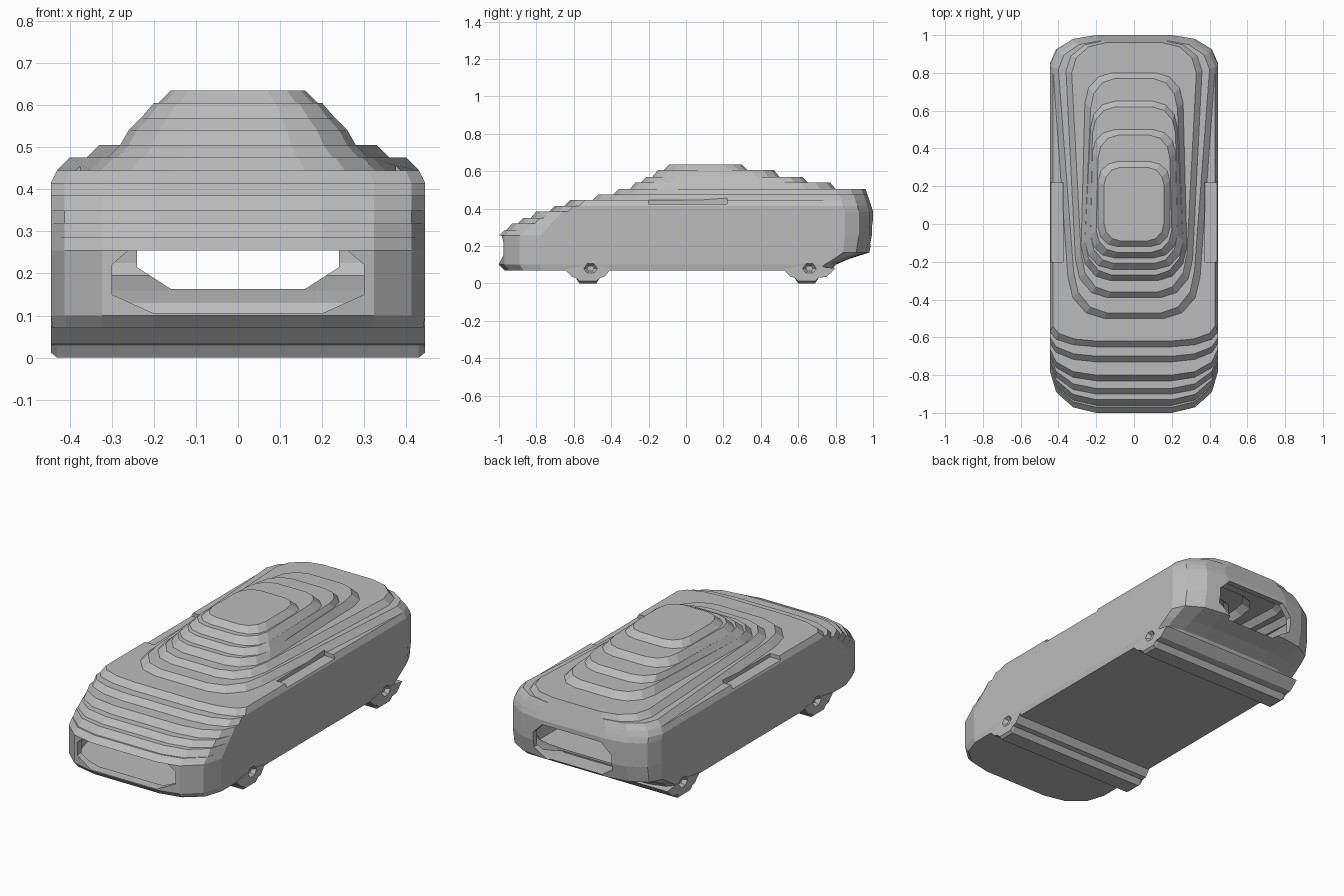
import bpy, bmesh, math

cube = bpy.data.objects.get("Cube")
if cube:
    bpy.data.objects.remove(cube, do_unlink=True)

grey = bpy.data.materials.new("plain_grey")
grey.use_nodes = True
colour = (0.5, 0.5, 0.5, 1)
grey.diffuse_color = colour
grey.node_tree.nodes["Principled BSDF"].inputs["Base Color"].default_value = colour

STEP = 0.03
WALL = 0.03

# Underside rings: z, half width front, half width rear, front y, rear y, corner lengths
UNDER = [
    (.07, .44, .44, -.97, .78, .2, .06),
    (.10, .445, .445, -1, .80, .22, .06),
    (.13, .445, .445, -1, .87, .22, .08),
    (.165, .445, .445, -1, .98, .22, .14),
]
# Terraces of bonnet, deck and cabin, same columns
TERRACES = [
    (.255, .445, .445, -1, 1, .22, .15),
    (.285, .445, .445, -.97, 1, .22, .15),
    (.32, .445, .445, -.93, 1, .21, .15),
    (.35, .445, .445, -.87, 1, .18, .15),
    (.385, .445, .445, -.80, 1, .14, .15),
    (.415, .445, .445, -.70, .99, .10, .15),
    (.445, .43, .43, -.62, .98, .08, .15),
    (.475, .32, .40, -.47, .97, .22, .15),
    (.505, .28, .33, -.36, .96, .2, .16),
    (.54, .26, .23, -.27, .77, .18, .16),
    (.57, .23, .22, -.21, .62, .15, .14),
    (.605, .20, .19, -.15, .47, .12, .12),
    (.635, .16, .16, -.09, .30, .1, .1),
]


def make_object(name, bm):
    bmesh.ops.remove_doubles(bm, verts=bm.verts, dist=0.0005)
    bmesh.ops.recalc_face_normals(bm, faces=bm.faces)
    mesh = bpy.data.meshes.new(name)
    bm.to_mesh(mesh)
    bm.free()
    mesh.materials.append(grey)
    obj = bpy.data.objects.new(name, mesh)
    bpy.context.collection.objects.link(obj)
    return obj


def outline(row):
    """Faceted plan outline with elliptical corners."""
    z, hf, hr, yf, yr, cf, cr = row
    half = []
    for i in range(4):
        a = math.pi / 2 * i / 3
        half.append((hf * (.45 + .55 * math.sin(a)), yf + cf * (1 - math.cos(a)), z))
    for i in range(4):
        a = math.pi / 2 * i / 3
        half.append((hr * (.45 + .55 * math.cos(a)), yr - cr * (1 - math.sin(a)), z))
    return half + [(-x, y, h) for x, y, h in reversed(half)]


def loft(name, rings):
    bm = bmesh.new()
    loops = [[bm.verts.new(p) for p in ring] for ring in rings]
    for a, b in zip(loops, loops[1:]):
        for i in range(len(a)):
            j = (i + 1) % len(a)
            bm.faces.new((a[i], a[j], b[j], b[i]))
    bm.faces.new(loops[0])
    bm.faces.new(loops[-1])
    return make_object(name, bm)


def stepped_shell(name, inset):
    def shrink(row, dz):
        z, hf, hr, yf, yr, cf, cr = row
        return (z + dz, hf - inset, hr - inset, yf + inset, yr - inset, cf, cr)

    rings = [outline(shrink(r, inset)) for r in UNDER]
    prev = None
    for row in TERRACES:
        row = shrink(row, -inset)
        if prev:
            z, hf, hr, yf, yr, cf, cr = row
            foot = (prev[0], min(hf + STEP, prev[1]), min(hr + STEP, prev[2]),
                    max(yf - STEP, prev[3]), min(yr + STEP, prev[4]), cf, cr)
            rings.append(outline(foot))
        rings.append(outline(row))
        prev = row
    return loft(name, rings)


def prism_y(name, points, y0, y1):
    return loft(name, [[(x, y, z) for x, z in points] for y in (y0, y1)])


def cut(obj, cutters):
    for c in cutters:
        c.hide_render = True
        mod = obj.modifiers.new("cut", "BOOLEAN")
        mod.operation = "DIFFERENCE"
        mod.solver = "EXACT"
        mod.object = c
    graph = bpy.context.evaluated_depsgraph_get()
    mesh = bpy.data.meshes.new_from_object(obj.evaluated_get(graph))
    obj.modifiers.clear()
    obj.data = mesh


# Hollow stepped body
body = stepped_shell("body", 0)
cavity = stepped_shell("cavity_cutter", WALL)

# Openings at both ends
front = prism_y("front_opening_cutter", [
    (-.2, .105), (.2, .105), (.3, .15), (.3, .22), (.26, .255),
    (-.26, .255), (-.3, .22), (-.3, .15)], -1.1, -.85)
rear = prism_y("rear_opening_cutter", [
    (-.15, .157), (.15, .157), (.24, .215), (.24, .30), (.18, .36),
    (-.18, .36), (-.24, .30), (-.24, .215)], .85, 1.1)
cutters = [cavity, front, rear]

# Window-sill ledges and hub dents on both sides
hubs = []
for side in (-1, 1):
    ledge = [(side * .375, .425), (side * .5, .425), (side * .5, .5), (side * .375, .5)]
    cutters.append(prism_y("sill_cutter", ledge, -.2, .22))
    for y in (-.51, .66):
        rings = []
        for x, r in ((.424, .02), (.455, .045)):
            rings.append([(side * x, y + r * math.cos(k * math.pi / 3),
                           .08 + .8 * r * math.sin(k * math.pi / 3)) for k in range(6)])
        hubs.append(loft("hub_cutter", rings))

# Full-width axle bars with stepped flanks
axles = []
for name, y, tail in (("front_axle_bar", -.525, 0), ("rear_axle_bar", .645, .03)):
    profile = [(-.125, .075), (-.085, .035), (-.065, .03), (-.045, 0), (.045, 0),
               (.065, .03), (.09 + tail / 2, .035), (.125 + tail, .08), (0, .098)]
    rings = []
    for x, lift in ((-.445, .012), (-.43, 0), (.43, 0), (.445, .012)):
        rings.append([(x, y + py, max(pz, lift)) for py, pz in profile])
    axles.append(loft(name, rings))

cut(body, cutters + hubs)
for axle in axles:
    cut(axle, hubs)
for c in cutters + hubs:
    bpy.data.objects.remove(c, do_unlink=True)
